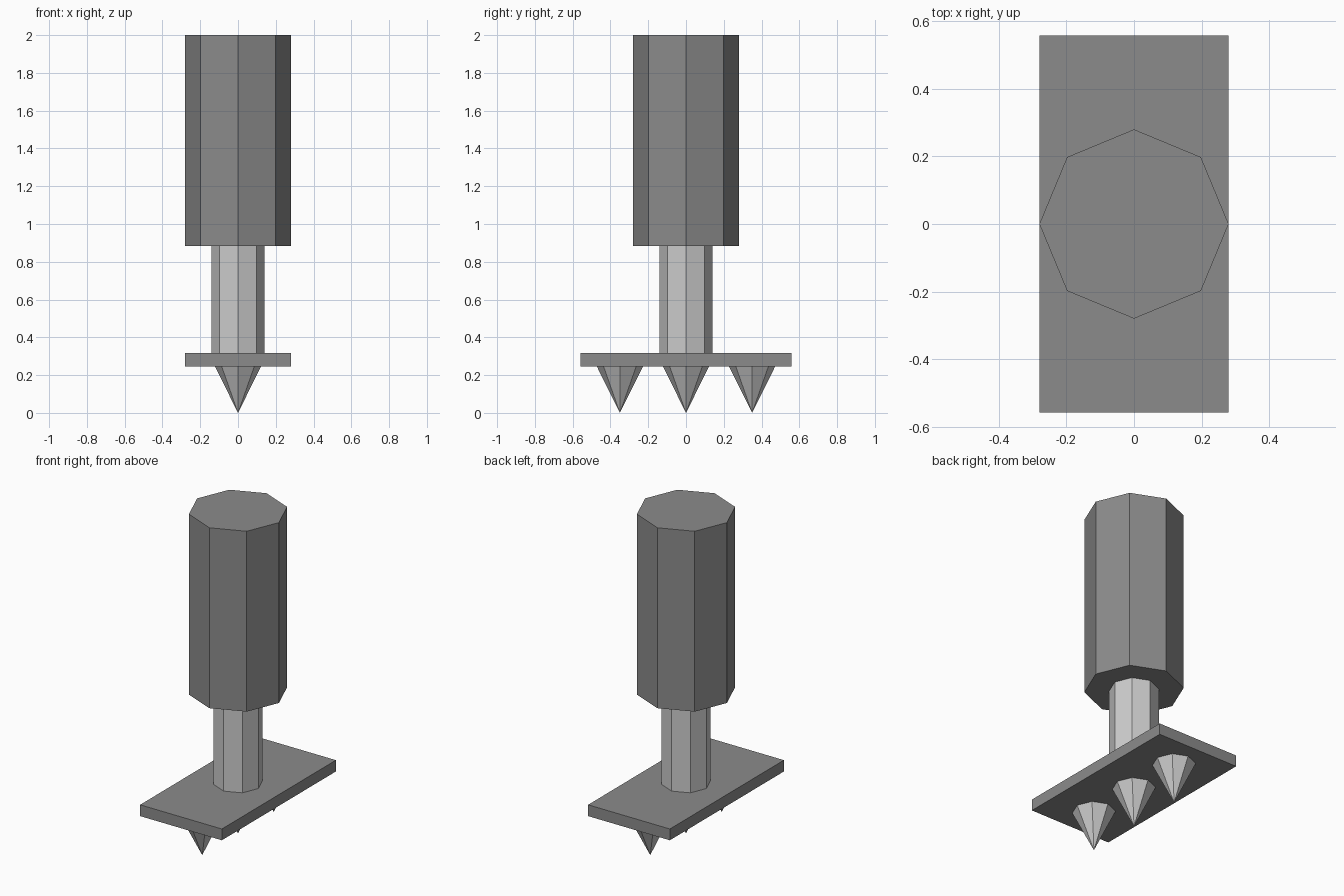
import bpy

if "Cube" in bpy.data.objects:
    bpy.data.objects.remove(bpy.data.objects["Cube"])

dark = bpy.data.materials.new("dark_grey")
dark.diffuse_color = (0.26, 0.26, 0.26, 1)
dark.use_nodes = True
dark.node_tree.nodes["Principled BSDF"].inputs["Base Color"].default_value = dark.diffuse_color


def cone(name, r_bottom, r_top, z0, z1, y=0.0):
    """Eight-sided prism or cone standing between two heights."""
    bpy.ops.mesh.primitive_cone_add(vertices=8, radius1=r_bottom, radius2=r_top,
                                    depth=z1 - z0, location=(0, y, (z0 + z1) / 2))
    bpy.context.object.name = name
    return bpy.context.object


# Grip and shaft
handle = cone("handle", 0.28, 0.28, 0.883, 2.0)
handle.data.materials.append(dark)
cone("shaft", 0.14, 0.14, 0.316, 0.883)

# Flat base plate
bpy.ops.mesh.primitive_cube_add(size=1, location=(0, 0, 0.281))
plate = bpy.context.object
plate.name = "base_plate"
plate.scale = (0.56, 1.116, 0.07)
plate.data.materials.append(dark)

# Row of three spikes pointing down
for i, y in enumerate((-0.35, 0, 0.35)):
    cone(f"spike_{i + 1}", 0, 0.122, 0.0, 0.246, y)
